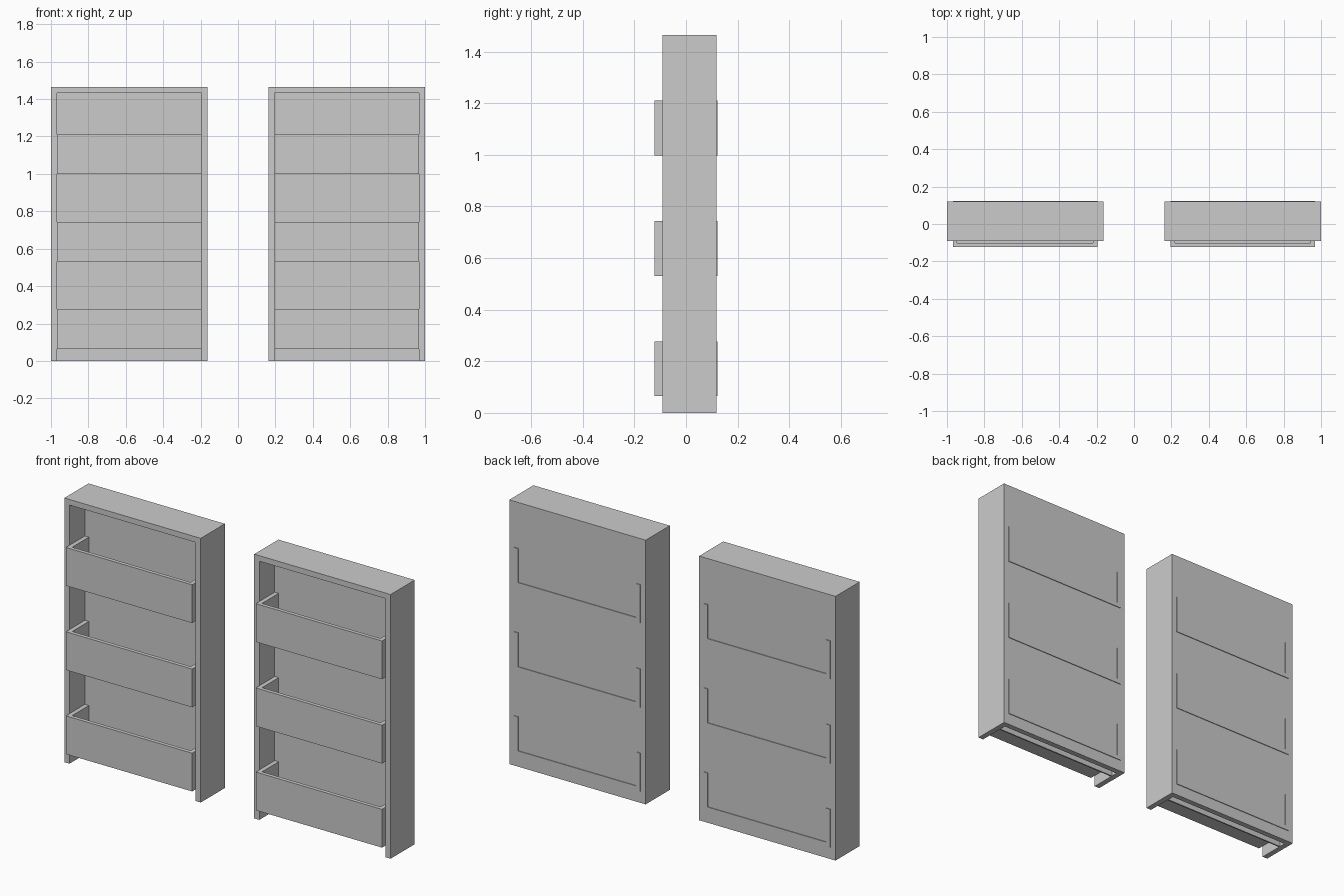
import bpy

if "Cube" in bpy.data.objects:
    bpy.data.objects.remove(bpy.data.objects["Cube"])


def box(name, x, y, z):
    """Box from (min, max) ranges on each axis."""
    bpy.ops.mesh.primitive_cube_add(
        size=1, location=[(a + b) / 2 for a, b in (x, y, z)])
    ob = bpy.context.object
    ob.name = name
    ob.scale = [b - a for a, b in (x, y, z)]
    bpy.ops.object.transform_apply(location=False, rotation=False, scale=True)
    return ob


def hollow(ob, x, y, z):
    """Carve a box-shaped cavity out of an object."""
    cutter = box("cutter", x, y, z)
    cutter.hide_render = True
    mod = ob.modifiers.new("cavity", 'BOOLEAN')
    mod.operation = 'DIFFERENCE'
    mod.solver = 'EXACT'
    mod.object = cutter
    bpy.context.view_layer.objects.active = ob
    bpy.ops.object.modifier_apply(modifier=mod.name)
    bpy.data.objects.remove(cutter, do_unlink=True)


HALF = 0.418         # half width of a cabinet
TOP = 1.464          # cabinet height
BACK = 0.119         # rear face of a cabinet
PANEL = 0.031        # cabinet panel thickness
WALL = 0.024         # bin wall thickness
BIN_BOTTOMS = (0.065, 0.531, 0.998)
BIN_HEIGHT = 0.212

for side, cx in (("left", HALF - 1), ("right", 1 - HALF)):
    inner = HALF - PANEL

    # Cabinet shell: open at the front and underneath
    shell = box(f"{side}_cabinet", (cx - HALF, cx + HALF), (-0.092, BACK), (0, TOP))
    hollow(shell, (cx - inner, cx + inner), (-0.3, BACK - PANEL), (-0.3, TOP - PANEL))

    # Inner panel standing a little in front of the rear wall
    box(f"{side}_inner_panel", (cx - inner, cx + inner), (0.043, 0.051), (0, TOP - PANEL))

    # Bins: open at the top and back, ends showing through the rear wall
    for i, z in enumerate(BIN_BOTTOMS):
        tray = box(f"{side}_bin_{i + 1}", (cx - inner, cx + inner),
                   (-0.123, 0.123), (z, z + BIN_HEIGHT))
        hollow(tray, (cx - inner + WALL, cx + inner - WALL),
               (-0.102, 0.3), (z + WALL, z + 0.5))
